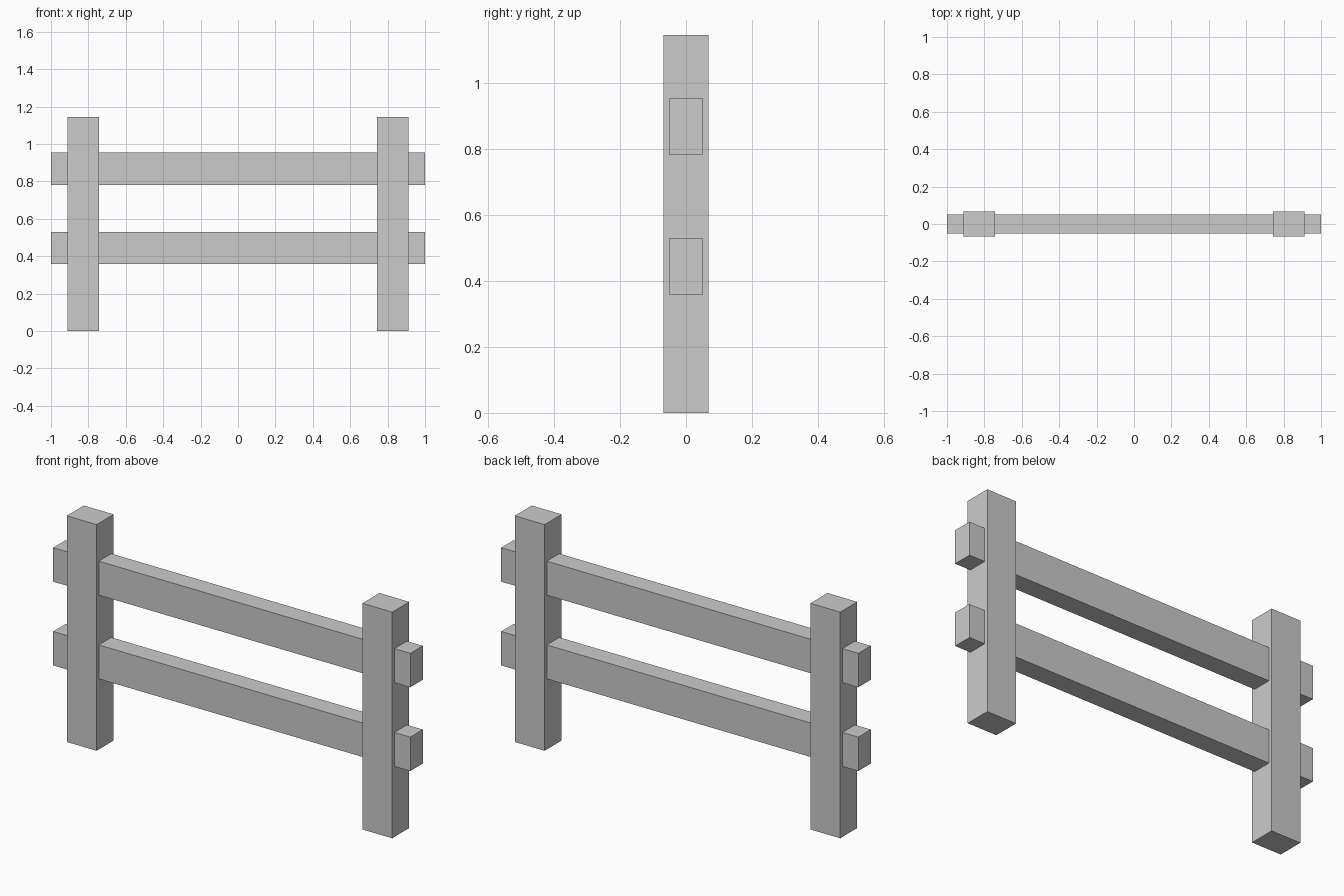
import bpy

if "Cube" in bpy.data.objects:
    bpy.data.objects.remove(bpy.data.objects["Cube"])


def box(name, size, center):
    bpy.ops.mesh.primitive_cube_add(size=1, location=center)
    obj = bpy.context.object
    obj.name = name
    obj.scale = size
    bpy.ops.object.transform_apply(location=False, rotation=False, scale=True)
    return obj


# Upright posts, mirrored left and right
POST_HEIGHT = 1.145
for side, sign in (("left", -1), ("right", 1)):
    box(f"{side}_post", (0.167, 0.136, POST_HEIGHT), (sign * 0.828, 0, POST_HEIGHT / 2))

# Horizontal rails passing through both posts
for level, z in (("lower", 0.443), ("upper", 0.867)):
    box(f"{level}_rail", (2.0, 0.10, 0.172), (0, 0, z))
